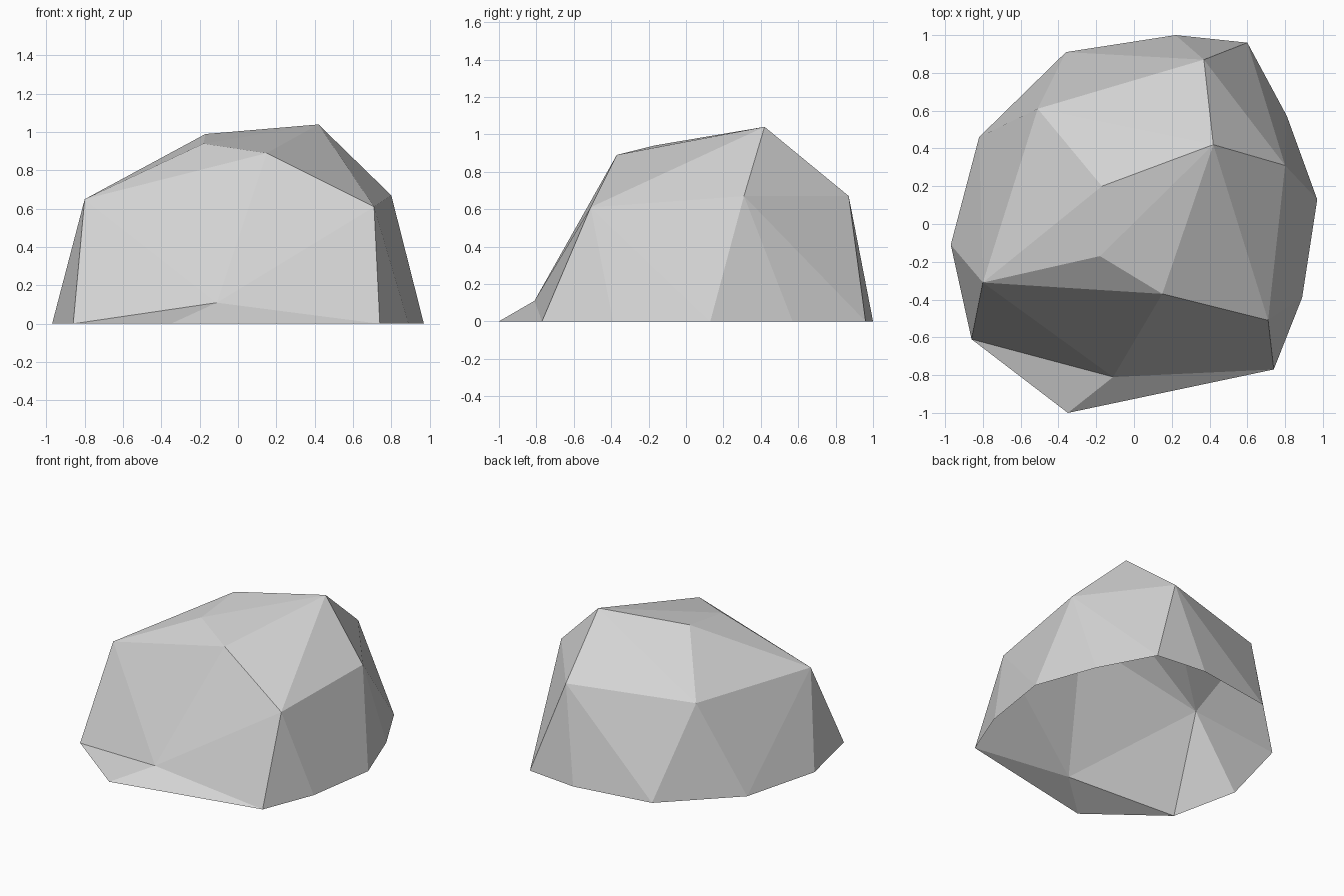
import bpy
import bmesh

default_cube = bpy.data.objects.get("Cube")
if default_cube:
    bpy.data.objects.remove(default_cube, do_unlink=True)


def make_material(name, colour):
    material = bpy.data.materials.new(name)
    material.use_nodes = True
    material.diffuse_color = colour
    shader = material.node_tree.nodes["Principled BSDF"]
    shader.inputs["Base Color"].default_value = colour
    shader.inputs["Roughness"].default_value = 0.9
    return material


def add_corners(mesh, corners):
    return [mesh.verts.new(corner) for corner in corners]


rock_mesh = bmesh.new()

# Ground outline of the boulder, anticlockwise from the front left corner
outline = [(0.74, -0.77), (0.89, -0.39), (0.97, 0.13), (0.81, 0.57), (0.6, 0.96),
           (0.22, 1), (-0.36, 0.91), (-0.82, 0.46), (-0.97, -0.11), (-0.86, -0.61)]
ground = add_corners(rock_mesh, [(x, y, 0) for x, y in outline])

# Shoulder corners around the sides
shoulder = add_corners(rock_mesh, [
    (0.71, -0.51, 0.61), (0.8, 0.31, 0.67), (0.37, 0.87, 0.67),
    (-0.51, 0.61, 0.66), (-0.8, -0.31, 0.65)])

# Crown corners on the top
crown = add_corners(rock_mesh, [
    (-0.18, -0.17, 0.94), (0.15, -0.37, 0.89),
    (0.42, 0.42, 1.04), (-0.17, 0.2, 0.99)])

# Low knuckle where the front toe meets the boulder
knuckle = rock_mesh.verts.new((-0.11, -0.81, 0.11))

# Wrap the corners in flat facets
bmesh.ops.convex_hull(rock_mesh, input=rock_mesh.verts[:])

# Leave the underside open and make room for the toe
front_left, front_right = ground[0], ground[-1]
toe_gap = {front_left, front_right, knuckle}
unwanted = [face for face in rock_mesh.faces
            if all(vert.co.z < 0.001 for vert in face.verts)
            or set(face.verts) == toe_gap]
bmesh.ops.delete(rock_mesh, geom=unwanted, context='FACES')

# Toe that flares out along the ground at the front
toe_tip = rock_mesh.verts.new((-0.35, -1, 0))
rock_mesh.faces.new((front_right, toe_tip, knuckle))
rock_mesh.faces.new((toe_tip, front_left, knuckle))

for face in rock_mesh.faces:
    face.smooth = False

mesh_data = bpy.data.meshes.new("boulder")
rock_mesh.to_mesh(mesh_data)
rock_mesh.free()
mesh_data.materials.append(make_material("stone grey", (0.65, 0.65, 0.65, 1)))
boulder = bpy.data.objects.new("boulder", mesh_data)
bpy.context.collection.objects.link(boulder)
